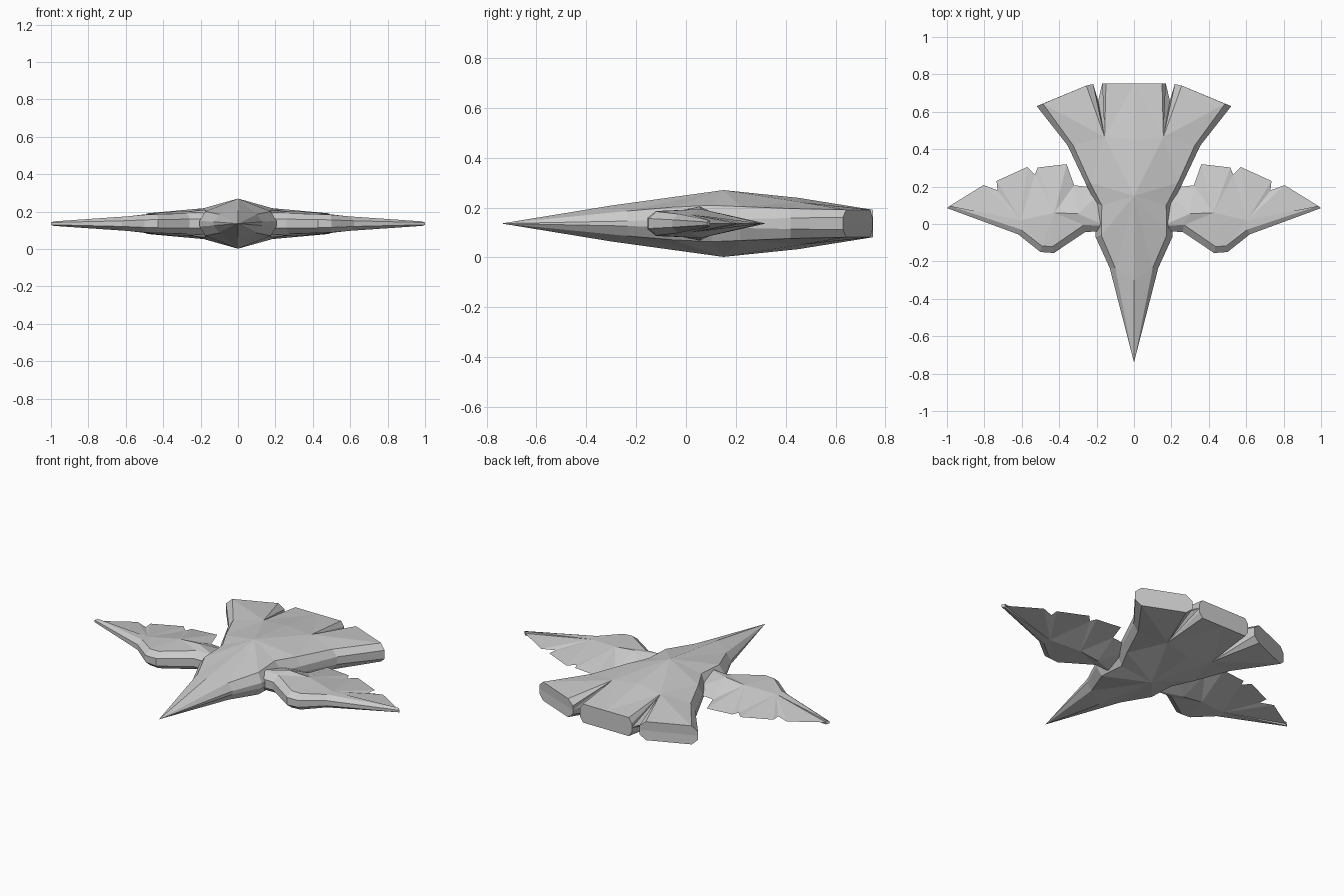
import bpy, bmesh
from mathutils import Vector

cube = bpy.data.objects.get("Cube")
if cube:
    bpy.data.objects.remove(cube)

MID = 0.136  # height of the horizontal symmetry plane

grey = bpy.data.materials.new("light grey")
grey.use_nodes = True
grey.diffuse_color = (0.6, 0.6, 0.6, 1)
grey.node_tree.nodes["Principled BSDF"].inputs["Base Color"].default_value = (0.6, 0.6, 0.6, 1)


def fan(*pts):
    """Triangles fanned around the first point."""
    return [(pts[0], a, b) for a, b in zip(pts[1:], pts[2:])]


def strip(a, b):
    """Quads between two rows of points."""
    return [(a[i], a[i + 1], b[i + 1], b[i]) for i in range(len(a) - 1)]


def flat(p):
    return (p[0], p[1], 0)


def build(name, faces, sides):
    """Reflect upper-half faces below the mid plane (and across x) and weld."""
    bm = bmesh.new()
    for sx in sides:
        for sz in (1, -1):
            for face in faces:
                pts = [p for i, p in enumerate(face) if p not in face[:i]]
                if len(pts) > 2:
                    bm.faces.new([bm.verts.new(Vector((x * sx, y, MID + z * sz))) for x, y, z in pts])
    bmesh.ops.remove_doubles(bm, verts=bm.verts, dist=0.0005)
    bmesh.ops.recalc_face_normals(bm, faces=bm.faces)
    mesh = bpy.data.meshes.new(name)
    bm.to_mesh(mesh)
    bm.free()
    mesh.materials.append(grey)
    bpy.context.collection.objects.link(bpy.data.objects.new(name, mesh))


# Body: centre ridge, upper shoulder line and outer edge line
nose = (0, -0.74, 0)
c1, c2, c3, c4 = (0, -0.3, 0.072), (0, 0.15, 0.134), (0, 0.45, 0.103), (0, 0.75, 0.055)
t = [nose, (0.1, -0.235, 0.05), (0.175, -0.06, 0.065), (0.172, 0.1, 0.073),
     (0.235, 0.22, 0.068), (0.325, 0.42, 0.06), (0.487, 0.643, 0.055)]
o = [nose, (0.13, -0.235, 0.01), (0.205, -0.07, 0.015), (0.205, 0.11, 0.015),
     (0.258, 0.215, 0.018), (0.355, 0.42, 0.022), (0.52, 0.63, 0.025)]
m = [flat(p) for p in o]

# Tail: notch between the centre panel and each outer fan
apex, valley = (0.157, 0.465, 0.085), (0.192, 0.66, 0)
ct, co = (0.15, 0.75, 0.055), (0.17, 0.75, 0.025)
ft, fo = (0.255, 0.74, 0.055), (0.218, 0.748, 0.025)
cm, fm = flat(co), flat(fo)

body = [(nose, c1, t[1])] + strip(t, o) + strip(o, m)
body += fan(c2, c1, t[1], t[2], t[3], t[4], apex, c3)
body += [(apex, t[4], t[5])] + fan(apex, t[5], t[6], ft) + fan(apex, c3, c4, ct)
body += fan(apex, ct, co, cm, valley) + fan(apex, ft, fo, fm, valley)
body += [(c4, ct, co, cm, flat(c4)), (t[6], o[6], m[6], fm, fo, ft)]
build("body", body, (1, -1))

# Wing: thick leading edge, feather roots and pleated thin trailing edge
wt = [(0.15, -0.01, 0.055), (0.268, -0.005, 0.055), (0.435, -0.12, 0.05),
      (0.492, -0.118, 0.048), (0.605, -0.03, 0.038), (0.985, 0.097, 0.012)]
wo = [(0.15, -0.04, 0.024), (0.26, -0.042, 0.024), (0.428, -0.155, 0.022),
      (0.5, -0.15, 0.02), (0.62, -0.055, 0.015), (1.0, 0.085, 0.006)]
wm = [flat(p) for p in wo]
b1, b2, b3 = (0.605, 0.02, 0.037), (0.425, 0.06, 0.058), (0.3, 0.055, 0.068)
n1, n2, n3 = (0.73, 0.18, 0), (0.53, 0.265, 0), (0.32, 0.207, 0)
tip = (0.985, 0.097, 0)
root = (0.15, 0.19, 0)

wing = strip(wt, wo) + strip(wo, wm) + [(wt[5], wo[5], wm[5], tip)]
wing += [(wt[0], wt[1], b3), (b3, wt[1], b2), (b2, wt[1], wt[2])]
wing += fan(b2, wt[2], wt[3], b1) + [(b1, wt[3], wt[4])]
wing += fan(b1, wt[4], wt[5], tip, (0.805, 0.208, 0), n1)
wing += fan(b1, n1, (0.735, 0.23, 0), (0.57, 0.305, 0), n2, b2)
wing += fan(b2, n2, (0.515, 0.302, 0), (0.36, 0.32, 0), n3, b3)
wing += fan(b3, n3, (0.26, 0.2, 0), root, wt[0])
wing.append((wt[0], wo[0], wm[0], root))
build("left_wing", wing, (1,))
build("right_wing", wing, (-1,))
